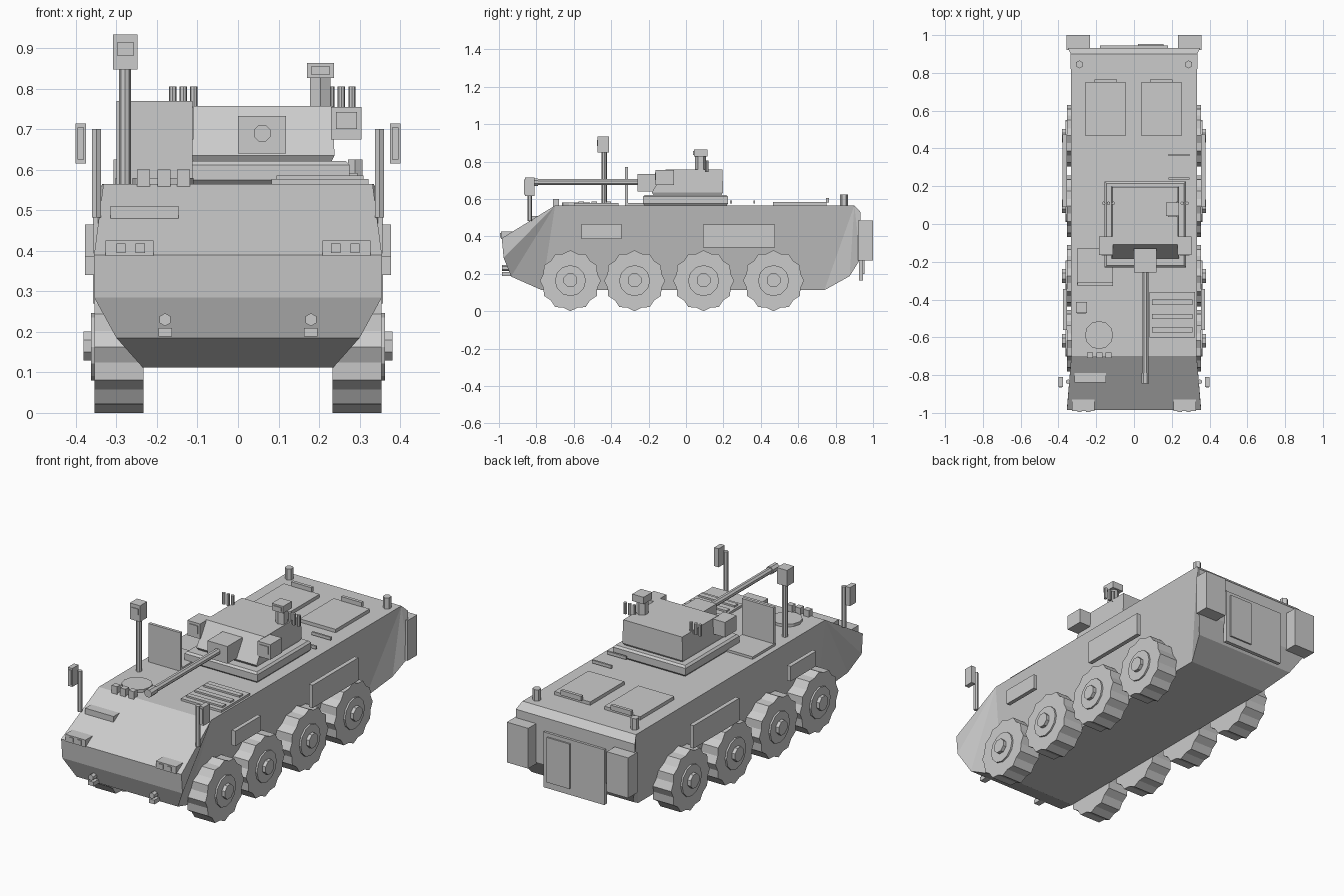
import bpy, bmesh, math
from mathutils import Matrix, Vector

if "Cube" in bpy.data.objects:
    bpy.data.objects.remove(bpy.data.objects["Cube"])

paint = bpy.data.materials.new("plain_grey")
paint.diffuse_color = (0.6, 0.6, 0.6, 1)
paint.use_nodes = True
paint.node_tree.nodes["Principled BSDF"].inputs["Base Color"].default_value = paint.diffuse_color


def finish(name, bm):
    bmesh.ops.recalc_face_normals(bm, faces=bm.faces[:])
    me = bpy.data.meshes.new(name)
    bm.to_mesh(me)
    bm.free()
    me.materials.append(paint)
    ob = bpy.data.objects.new(name, me)
    bpy.context.collection.objects.link(ob)
    return ob


def box(name, x0, x1, y0, y1, z0, z1):
    bm = bmesh.new()
    m = Matrix.Translation(((x0 + x1) / 2, (y0 + y1) / 2, (z0 + z1) / 2)) @ \
        Matrix.Diagonal((x1 - x0, y1 - y0, z1 - z0, 1))
    bmesh.ops.create_cube(bm, size=1, matrix=m)
    return finish(name, bm)


def pair(name, x0, x1, *rest, cx=0):
    """Box and its mirror image across x = cx."""
    box(name + "_right", cx + x0, cx + x1, *rest)
    box(name + "_left", cx - x1, cx - x0, *rest)


def rod(name, a, b, r, n=8, turn=0):
    a, b = Vector(a), Vector(b)
    bm = bmesh.new()
    m = Matrix.Translation((a + b) / 2) @ (b - a).to_track_quat('Z', 'Y').to_matrix().to_4x4() \
        @ Matrix.Rotation(turn, 4, 'Z')
    bmesh.ops.create_cone(bm, cap_ends=True, segments=n, radius1=r, radius2=r,
                          depth=(b - a).length, matrix=m)
    return finish(name, bm)


def stack(name, cx, levels):
    """Rectangular solid lofted through levels of (half width, y0, y1, z)."""
    bm = bmesh.new()
    rings = [[bm.verts.new((cx + s * w, y, z)) for s, y in ((-1, y0), (1, y0), (1, y1), (-1, y1))]
             for w, y0, y1, z in levels]
    for a, b in zip(rings, rings[1:]):
        for i in range(4):
            bm.faces.new((a[i], a[(i + 1) % 4], b[(i + 1) % 4], b[i]))
    bm.faces.new(rings[0])
    bm.faces.new(rings[-1])
    return finish(name, bm)


def wheel(name, x0, x1, y, z, r_out, r_in, teeth=12):
    """Tyre with a scalloped tread."""
    bm = bmesh.new()
    ring = []
    for i in range(teeth * 2):
        r, a = (r_in if i % 2 else r_out), math.pi * i / teeth
        ring.append(bm.verts.new((x0, y + r * math.sin(a), z - r * math.cos(a))))
    face = bm.faces.new(ring)
    ext = bmesh.ops.extrude_face_region(bm, geom=[face], use_keep_orig=True)
    vs = [g for g in ext["geom"] if isinstance(g, bmesh.types.BMVert)]
    bmesh.ops.translate(bm, verts=vs, vec=(x1 - x0, 0, 0))
    return finish(name, bm)


# hull: side outline (half width, y, z), wide at nose and tail, sides leaning in below
outline = [(.332, -.70, .565), (.355, -.985, .39), (.355, -.975, .285), (.30, -.935, .185),
           (.235, -.77, .112), (.235, .74, .112), (.30, .875, .187), (.352, .933, .28),
           (.352, .933, .53), (.335, .90, .565)]
bm = bmesh.new()
sides = [[bm.verts.new((s * w, y, z)) for w, y, z in outline] for s in (1, -1)]
R, L = sides
for i in range(10):
    j = (i + 1) % 10
    bm.faces.new((R[i], R[j], L[j], L[i]))
for v in sides:
    for k in ((0, 1, 2), (0, 2, 3), (0, 3, 4), (0, 4, 5, 9), (9, 5, 6), (9, 6, 7), (9, 7, 8)):
        bm.faces.new([v[i] for i in k])
finish("hull", bm)

# wheels with hub discs
for i, y in enumerate((-.618, -.275, .094, .468)):
    for side, s in (("right", 1), ("left", -1)):
        wheel(f"wheel_{i}_{side}", s * .233, s * .354, y, .163, .163, .149)
        rod(f"wheel_disc_{i}_{side}", (s * .35, y, .163), (s * .363, y, .163), .083, 12)
        rod(f"hub_{i}_{side}", (s * .355, y, .165), (s * .381, y, .165), .039, 8, turn=math.pi / 8)

# side panels, mirrors, headlights, tow hooks
pair("front_side_panel", .355, .377, -.56, -.345, .385, .465)
pair("rear_side_panel", .355, .378, .09, .475, .34, .462)
pair("mirror_head", .375, .401, -.862, -.81, .615, .714)
pair("mirror_glass", .38, .396, -.866, -.861, .625, .704)
pair("headlight_box", .208, .327, -.99, -.92, .387, .425)
pair("headlight_inner", .23, .253, -.995, -.985, .395, .418)
pair("headlight_outer", .277, .30, -.995, -.985, .395, .418)
pair("tow_bracket", .163, .196, -.985, -.90, .188, .21)
for side, s in (("right", 1), ("left", -1)):
    rod("mirror_post_" + side, (s * .349, -.835, .482), (s * .349, -.835, .70), .0125, 6)
    rod("tow_pin_" + side, (s * .18, -.985, .23), (s * .18, -.94, .23), .016, 6)
    rod("rear_post_" + side, (s * .289, .845, .55), (s * .289, .845, .625), .021, 6)

# front deck fittings
box("glacis_slab", -.315, -.147, -.84, -.785, .477, .51)
rod("driver_hatch", (-.185, -.588, .56), (-.185, -.588, .58), .075, 12)
for i, x in enumerate((-.233, -.183, -.134)):
    box(f"periscope_{i}", x - .016, x + .016, -.71, -.68, .55, .60)
box("engine_grille", .083, .322, -.60, -.36, .56, .577)
for i, y in enumerate((-.415, -.49, -.56)):
    box(f"grille_slat_{i}", .095, .31, y - .014, y + .014, .57, .586)
box("open_hatch_base", -.303, -.113, -.32, -.13, .56, .578)
box("open_hatch_lid", -.30, -.112, -.327, -.311, .56, .77)

# camera mast
rod("mast", (-.279, -.437, .56), (-.279, -.437, .85), .0145, 8)
box("mast_head", -.308, -.248, -.472, -.412, .847, .933)
box("mast_window", -.299, -.257, -.476, -.471, .882, .914)

# rear roof hatches, handles and rails
for side, x in (("left", -.15), ("right", .145)):
    box("roof_hatch_" + side, x - .106, x + .106, .465, .752, .56, .583)
    box("hatch_handle_" + side, x - .06, x + .06, .748, .765, .58, .606)
for i, y in enumerate((.24, .365)):
    box(f"roof_rail_{i}", .183, .295, y - .005, y + .005, .576, .592)

# rear wall
pair("rear_stowage_box", .232, .358, .92, 1.0, .27, .485)
box("rear_ramp", -.18, .18, .925, .946, .165, .46)
box("ramp_door", .02, .155, .945, .954, .20, .44)

# turret, set slightly right of centre
cx = .06
stack("turret_ring", cx, [(.203, -.215, .213, .56), (.215, -.23, .225, .575),
                          (.215, -.23, .225, .612), (.205, -.22, .215, .622)])
stack("turret_body", cx, [(.168, -.17, .185, .615), (.178, -.183, .198, .635),
                          (.174, -.108, .195, .757)])
box("gun_mantlet", cx - .06, cx + .058, -.258, -.13, .64, .732)
rod("gun_barrel", (cx, -.25, .69), (cx, -.80, .69), .017, 8, turn=math.pi / 8)
rod("gun_muzzle", (cx, -.79, .69), (cx, -.845, .69), .022, 8, turn=math.pi / 8)
pair("cheek_box", .17, .245, -.163, -.065, .675, .755, cx=cx)
pair("cheek_window", .182, .233, -.167, -.162, .70, .742, cx=cx)
for side, s in (("right", 1), ("left", -1)):
    for i, d in enumerate((.169, .195, .221)):
        rod(f"smoke_tube_{side}_{i}", (cx + s * d, .11, .745), (cx + s * d, .11, .805), .009, 8)
rod("sight_post", (.203, .078, .75), (.203, .078, .83), .029, 6)
box("sight_head", .17, .237, .042, .115, .826, .863)
box("sight_window", .18, .227, .038, .043, .835, .855)
